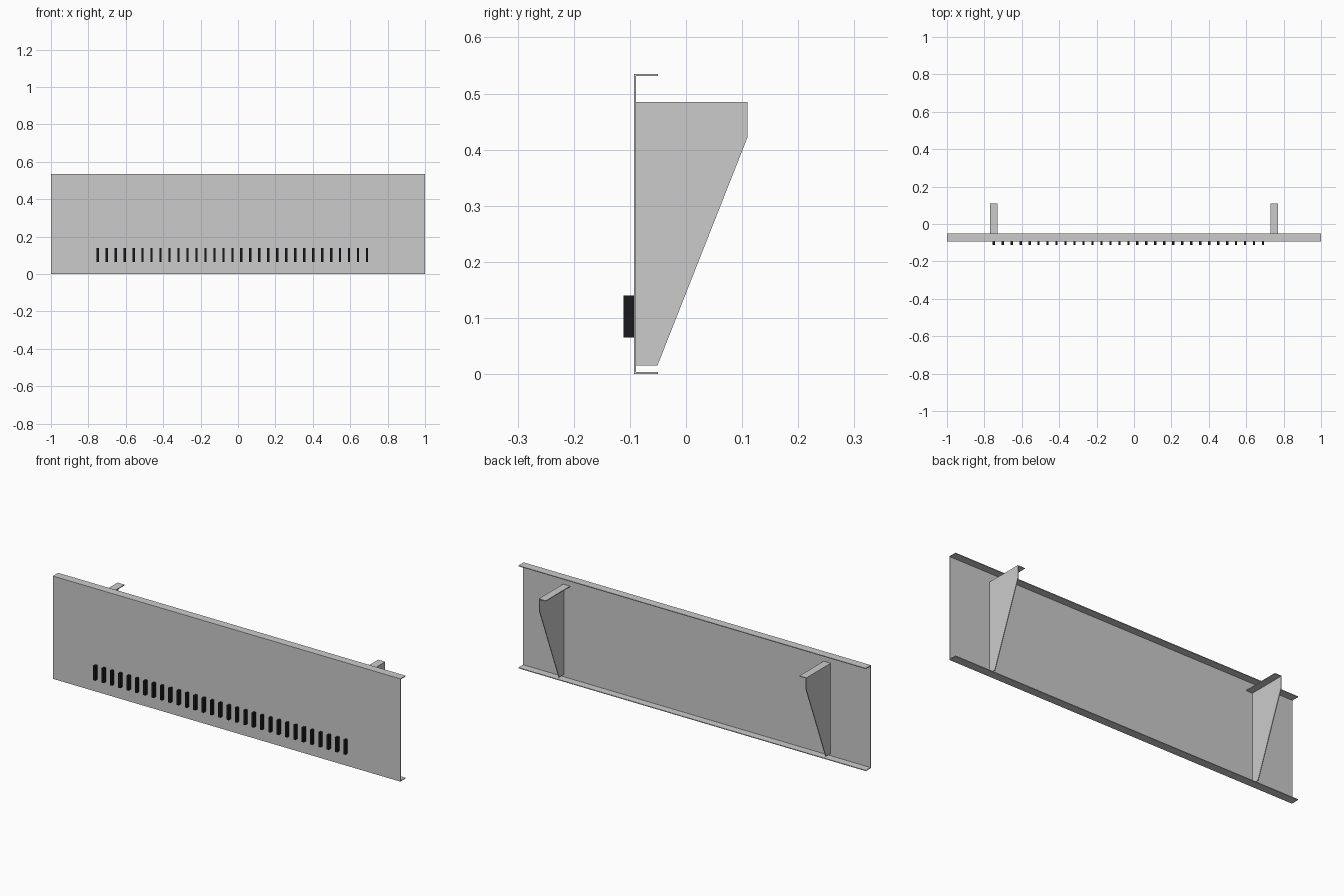
import bpy, bmesh

if "Cube" in bpy.data.objects:
    bpy.data.objects.remove(bpy.data.objects["Cube"])


def finish(name, bm, mat=None):
    bmesh.ops.recalc_face_normals(bm, faces=bm.faces)
    me = bpy.data.meshes.new(name)
    bm.to_mesh(me)
    bm.free()
    ob = bpy.data.objects.new(name, me)
    bpy.context.collection.objects.link(ob)
    if mat:
        me.materials.append(mat)
    return ob


def add_prism(bm, profile, x0, x1):
    """Extrude a (y, z) profile along x."""
    face = bm.faces.new([bm.verts.new((x0, y, z)) for y, z in profile])
    res = bmesh.ops.extrude_face_region(bm, geom=[face])
    verts = [g for g in res["geom"] if isinstance(g, bmesh.types.BMVert)]
    bmesh.ops.translate(bm, verts=verts, vec=(x1 - x0, 0, 0))


def rect(y0, y1, z0, z1):
    return [(y0, z0), (y1, z0), (y1, z1), (y0, z1)]


FRONT, BACK, LIP, TOP, T = -0.093, 0.111, -0.05, 0.535, 0.004
INNER = FRONT + T

# Folded sheet panel with top and bottom lips
bm = bmesh.new()
add_prism(bm, [(FRONT, 0), (LIP, 0), (LIP, T), (INNER, T),
               (INNER, TOP - T), (LIP, TOP - T), (LIP, TOP), (FRONT, TOP)], -1, 1)
finish("panel", bm)

# Rear brackets: tapered outer web with a top flange folded inward
web = [(INNER, 0.015), (-0.051, 0.015), (0.11, 0.423), (0.11, 0.485), (INNER, 0.485)]
for side, name in ((-1, "left_bracket"), (1, "right_bracket")):
    bm = bmesh.new()
    add_prism(bm, web, side * 0.77, side * (0.77 - T))
    add_prism(bm, rect(INNER, 0.11, 0.485 - T, 0.485), side * (0.77 - T), side * 0.73)
    finish(name, bm)

# Row of black vent slots standing proud of the front
black = bpy.data.materials.new("black")
black.diffuse_color = (0.01, 0.01, 0.012, 1)
black.use_nodes = True
black.node_tree.nodes["Principled BSDF"].inputs["Base Color"].default_value = black.diffuse_color
bm = bmesh.new()
for i in range(31):
    x = -0.75 + i * 0.048
    add_prism(bm, rect(-0.111, FRONT, 0.065, 0.14), x - 0.006, x + 0.006)
finish("vent_slots", bm, black)
